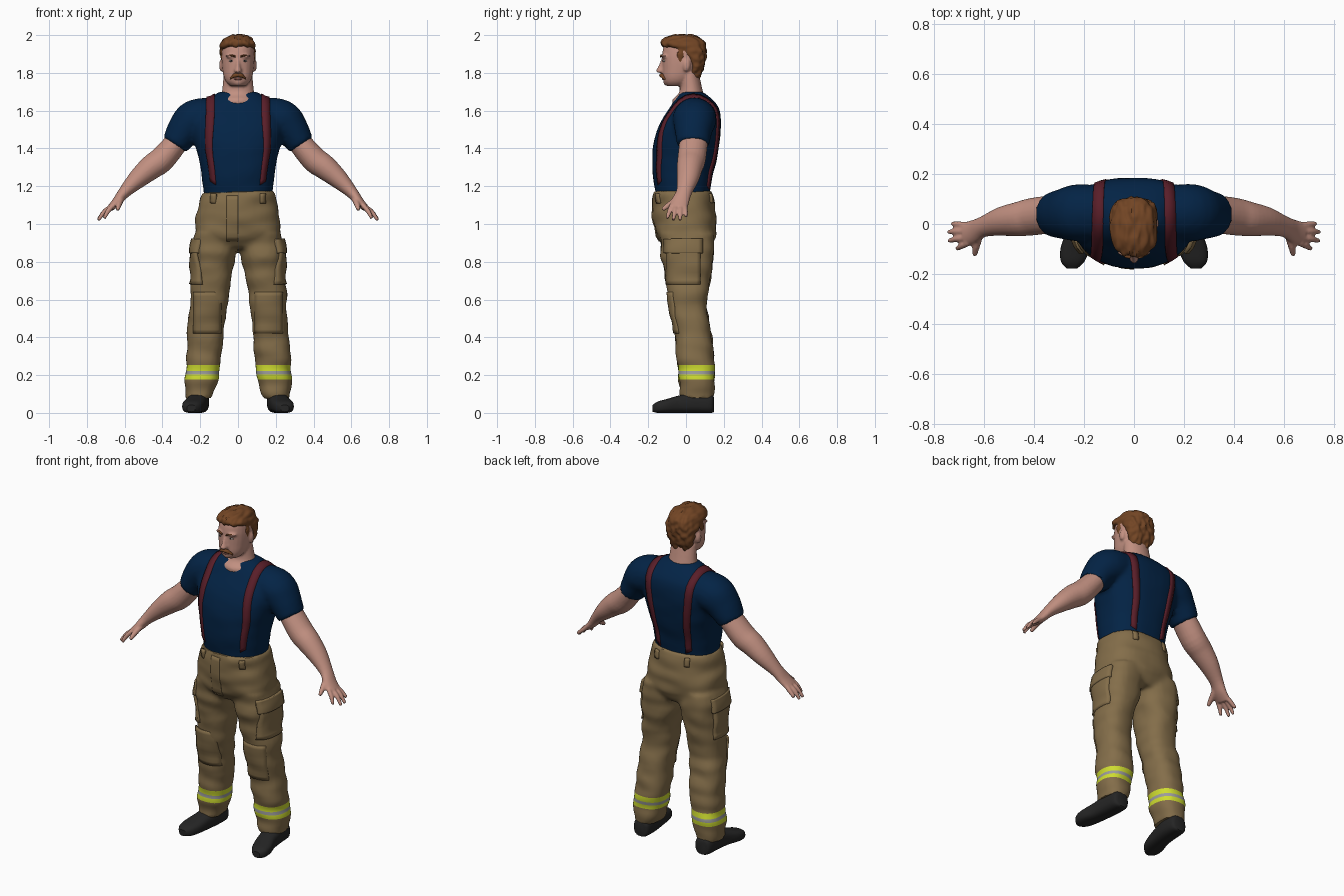
import bpy, bmesh, math
from mathutils import Vector, noise
from mathutils.bvhtree import BVHTree

cube = bpy.data.objects.get("Cube")
if cube:
    bpy.data.objects.remove(cube, do_unlink=True)

X, Y, Z = Vector((1, 0, 0)), Vector((0, 1, 0)), Vector((0, 0, 1))
made = []


def material(name, r, g, b):
    m = bpy.data.materials.new(name)
    m.use_nodes = True
    m.diffuse_color = (r, g, b, 1)
    bsdf = next(n for n in m.node_tree.nodes if n.type == "BSDF_PRINCIPLED")
    bsdf.inputs["Base Color"].default_value = (r, g, b, 1)
    bsdf.inputs["Roughness"].default_value = 0.8
    return m


skin = material("skin", 0.54, 0.28, 0.22)
hair_brown = material("hair brown", 0.17, 0.06, 0.018)
navy = material("navy cloth", 0.001, 0.017, 0.06)
maroon = material("maroon webbing", 0.10, 0.013, 0.022)
tan = material("tan canvas", 0.23, 0.155, 0.068)
yellow = material("reflective yellow", 0.62, 0.72, 0.03)
grey = material("reflective grey", 0.33, 0.33, 0.33)
black = material("black leather", 0.018, 0.018, 0.018)
white = material("eye white", 0.6, 0.55, 0.5)
lip_pink = material("lip pink", 0.35, 0.13, 0.10)


def resample(rows, steps=4):
    """Catmull-Rom curve through the rows."""
    rows = [Vector(r) for r in rows]
    out = []
    for i in range(len(rows) - 1):
        p0, p1 = rows[max(i - 1, 0)], rows[i]
        p2, p3 = rows[i + 1], rows[min(i + 2, len(rows) - 1)]
        for k in range(steps):
            t = k / steps
            out.append(p1 + 0.5 * t * (p2 - p0 + t * (2 * p0 - 5 * p1 + 4 * p2 - p3
                                                      + t * (3 * (p1 - p2) + p3 - p0))))
    return out + [rows[-1]]


def loft(bm, rows, side=1, axis=None, ref=Y, power=2.0, sides=24):
    """Closed tube; a row is x, y, z, half width, half depth along ref."""
    rows = resample(rows)
    rings = []
    for i, r in enumerate(rows):
        a, b = rows[max(i - 1, 0)], rows[min(i + 1, len(rows) - 1)]
        t = axis or Vector(b[:3]) - Vector(a[:3])
        t = t.normalized()
        v = (ref - t * ref.dot(t)).normalized()
        u = v.cross(t)
        ring = []
        for k in range(sides):
            c, s = math.cos(math.tau * k / sides), math.sin(math.tau * k / sides)
            c = math.copysign(abs(c) ** (2 / power), c)
            s = math.copysign(abs(s) ** (2 / power), s)
            p = Vector(r[:3]) + u * (r[3] * c) + v * (r[4] * s)
            ring.append(bm.verts.new((p.x * side, p.y, p.z)))
        rings.append(ring)
    for lo, hi in zip(rings, rings[1:]):
        for k in range(sides):
            j = (k + 1) % sides
            bm.faces.new((lo[k], lo[j], hi[j], hi[k]))
    bm.faces.new(rings[0])
    bm.faces.new(rings[-1])


def upright(bm, rows, side=1, **kw):
    """Level rings; a row is z, half width, front y, back y, centre x."""
    loft(bm, [(x, (f + k) / 2, z, w, (k - f) / 2) for z, w, f, k, x in rows],
         side, axis=Z, **kw)


def finish(name, bm, mat, voxel=0, mirror=False, folds=0, scale=(6, 6, 14)):
    bmesh.ops.recalc_face_normals(bm, faces=bm.faces[:])
    me = bpy.data.meshes.new(name)
    bm.to_mesh(me)
    bm.free()
    ob = bpy.data.objects.new(name, me)
    bpy.context.collection.objects.link(ob)
    if voxel:
        mod = ob.modifiers.new("fuse", "REMESH")
        mod.mode, mod.voxel_size = "VOXEL", voxel
        mod = ob.modifiers.new("relax", "SMOOTH")
        mod.factor, mod.iterations = 0.5, 3
        graph = bpy.context.evaluated_depsgraph_get()
        ob.data = bpy.data.meshes.new_from_object(ob.evaluated_get(graph))
        ob.modifiers.clear()
        ob.data.name = name
    if folds:
        normals = [v.normal.copy() for v in ob.data.vertices]
        for v, n in zip(ob.data.vertices, normals):
            v.co += n * folds * noise.noise(Vector(a * b for a, b in zip(v.co, scale)))
    if mirror:
        ob.modifiers.new("mirror", "MIRROR")
    ob.data.materials.clear()
    ob.data.materials.append(mat)
    made.append(ob)
    return ob


def surface(ob):
    return BVHTree.FromPolygons([v.co for v in ob.data.vertices],
                                [p.vertices[:] for p in ob.data.polygons])


def patch(name, tree, rays, height, mat, mirror=True):
    """Thin cloth panel laid on a surface where a grid of rays meets it."""
    bm = bmesh.new()
    grid = []
    for row in rays:
        hits = [tree.ray_cast(o, d)[0] for o, d in row]
        if all(hits):
            grid.append([bm.verts.new(h) for h in hits])
    for a, b in zip(grid, grid[1:]):
        for k in range(len(a) - 1):
            bm.faces.new((a[k], a[k + 1], b[k + 1], b[k]))
    ob = finish(name, bm, mat, mirror=mirror)
    mod = ob.modifiers.new("thickness", "SOLIDIFY")
    mod.thickness, mod.offset = 2 * height, 0


def span(a, b, n):
    return [a + (b - a) * i / n for i in range(n + 1)]


def ball(bm, centre, size):
    new = bmesh.ops.create_uvsphere(bm, u_segments=16, v_segments=10, radius=1)["verts"]
    for v in new:
        v.co = Vector(c + p * s for c, p, s in zip(centre, v.co, size))


# Shirt: torso and short sleeves in one skin
bm = bmesh.new()
upright(bm, [(1.13, .18, -.155, .12, 0), (1.25, .192, -.175, .14, 0), (1.35, .208, -.178, .165, 0),
             (1.45, .235, -.168, .18, 0), (1.54, .25, -.135, .185, 0), (1.61, .225, -.09, .175, 0),
             (1.66, .16, -.06, .14, 0), (1.7, .1, -.025, .09, 0)], power=2.4, sides=40)
for side in (1, -1):
    loft(bm, [(.14, .045, 1.57, .1, .11), (.23, .045, 1.55, .108, .115),
              (.285, .04, 1.495, .092, .1), (.335, .037, 1.42, .072, .086)], side)
shirt = finish("shirt", bm, navy, voxel=.013, folds=.003)

# Trousers: hips and legs in one skin, with folds and cut reflective bands
bm = bmesh.new()
upright(bm, [(1.175, .192, -.172, .137, 0), (1.1, .206, -.177, .152, 0), (1, .225, -.17, .16, 0),
             (.92, .232, -.15, .155, 0), (.87, .2, -.11, .12, 0)], power=2.4, sides=40)
for side in (1, -1):
    upright(bm, [(.95, .11, -.14, .15, .125), (.85, .118, -.135, .15, .126), (.7, .103, -.107, .13, .145),
                 (.55, .1, -.085, .112, .16), (.4, .096, -.058, .14, .175), (.2, .09, -.04, .152, .19),
                 (.075, .07, -.03, .146, .205)], side, power=2.4)
trousers = finish("trousers", bm, tan, voxel=.013, folds=.012)
bm = bmesh.new()
bm.from_mesh(trousers.data)
for z in (.178, .203, .222, .253):
    bmesh.ops.bisect_plane(bm, geom=bm.verts[:] + bm.edges[:] + bm.faces[:],
                           plane_co=(0, 0, z), plane_no=Z)
for f in bm.faces:
    z = f.calc_center_median().z
    f.material_index = 2 if .203 < z < .222 else 1 if .178 < z < .253 else 0
bm.to_mesh(trousers.data)
bm.free()
trousers.data.materials.append(yellow)
trousers.data.materials.append(grey)

# Suspenders: webbing that follows the shirt over each shoulder
shirt_skin, trouser_skin = surface(shirt), surface(trousers)
rays = []
for angle, x, half in resample([(-53, .13, .015), (0, .153, .018), (60, .147, .022),
                                (120, .14, .021), (180, .115, .019), (241, .1, .016)], 8):
    a = math.radians(angle)
    d = Vector((0, -math.cos(a), math.sin(a)))
    rays.append([(Vector((x + o, 0, 1.4)), d) for o in span(-half, half, 2)])
patch("suspender", shirt_skin, rays, .006, maroon)


# Trouser panels
def front_grid(x0, x1, z0, z1):
    return [[(Vector((x, -1, z)), Y) for x in span(x0, x1, 8)] for z in span(z0, z1, 10)]


def side_grid(y0, y1, z0, z1):
    return [[(Vector((1, y, z)), -X) for y in span(y0, y1, 8)] for z in span(z0, z1, 10)]


patch("fly", trouser_skin, front_grid(-.06, .0, .91, 1.15), .004, tan, mirror=False)
patch("knee_panel", trouser_skin, front_grid(.09, .235, .42, .64), .005, tan)
patch("cargo_pocket", trouser_skin, side_grid(-.1, .075, .68, .9), .01, tan)
patch("pocket_flap", trouser_skin, side_grid(-.11, .085, .845, .92), .016, tan)
for name, x, direction in (("front_tab", .13, Y), ("back_tab", .1, -Y)):
    patch(name, trouser_skin, [[(Vector((x + o, 0, z)) - direction, direction)
                                for o in span(-.014, .014, 2)] for z in span(1.11, 1.16, 4)], .009, tan)

# Boots
bm = bmesh.new()
loft(bm, [(.206, .147, .045, .03, .04), (.207, .13, .05, .05, .05), (.21, .05, .055, .056, .055),
          (.22, -.03, .047, .054, .047), (.236, -.1, .037, .058, .037), (.245, -.15, .03, .047, .03),
          (.248, -.177, .024, .022, .018)], axis=Y, ref=Z, power=2.8)
finish("boot", bm, black, mirror=True)

# Arms with palm, fingers and thumb
for side, name in ((1, "left_arm"), (-1, "right_arm")):
    bm = bmesh.new()
    loft(bm, [(.31, .042, 1.45, .06, .075), (.4, .03, 1.345, .068, .075), (.46, .02, 1.3, .065, .069),
              (.53, .01, 1.24, .052, .058), (.6, -.01, 1.17, .033, .042), (.64, -.03, 1.12, .025, .047),
              (.677, -.04, 1.083, .018, .047)], side)
    for y, tip_x, tip_y, tip_z in ((-.075, .708, -.1, 1.03), (-.052, .74, -.067, 1.02),
                                   (-.028, .742, -.032, 1.02), (-.006, .728, .002, 1.04)):
        loft(bm, [(.66, y, 1.1, .013, .013), ((.67 + tip_x) / 2, (y + tip_y) / 2, 1.067, .013, .013),
                  (tip_x, tip_y, tip_z, .009, .009)], side, sides=10)
    loft(bm, [(.615, -.03, 1.14, .018, .018), (.63, -.085, 1.105, .016, .016),
              (.637, -.125, 1.075, .01, .01)], side, ref=X, sides=10)
    finish(name, bm, skin, voxel=.006)

# Head, neck, nose and ears
bm = bmesh.new()
upright(bm, [(1.73, .04, -.1, -.01, 0), (1.75, .062, -.117, .02, 0), (1.78, .076, -.124, .045, 0),
             (1.82, .083, -.125, .07, 0), (1.86, .087, -.126, .088, 0), (1.9, .087, -.126, .095, 0),
             (1.95, .08, -.113, .09, 0), (1.982, .05, -.07, .05, 0)], power=2.2)
upright(bm, [(1.6, .1, -.06, .12, 0), (1.655, .1, -.073, .105, 0), (1.7, .085, -.035, .09, 0),
             (1.8, .076, -.035, .068, 0)])
upright(bm, [(1.875, .01, -.13, -.09, 0), (1.835, .014, -.147, -.09, 0), (1.81, .022, -.16, -.09, 0),
             (1.8, .016, -.146, -.09, 0)], sides=12)
ball(bm, (0, -.1, 1.75), (.028, .02, .018))
for side in (1, -1):
    ball(bm, (side * .088, .003, 1.84), (.012, .02, .034))
    ball(bm, (side * .035, -.113, 1.888), (.032, .018, .01))
finish("head", bm, skin, voxel=.007)

# Hair with short wavy locks
bm = bmesh.new()
upright(bm, [(1.765, .055, .015, .068, 0), (1.8, .074, .012, .082, 0), (1.84, .087, .018, .096, 0),
             (1.88, .093, -.01, .104, 0), (1.915, .095, -.06, .108, 0), (1.94, .095, -.125, .106, 0),
             (1.967, .088, -.13, .094, 0), (1.988, .064, -.105, .07, 0), (2.002, .03, -.06, .03, 0)],
        power=2.3, sides=36)
for side in (1, -1):
    ball(bm, (side * .083, -.03, 1.885), (.01, .02, .035))
finish("hair", bm, hair_brown, voxel=.007, folds=.01, scale=(50, 18, 35))

# Moustache, eyebrows, eyes and lips
bm = bmesh.new()
brows, whites, irises = bmesh.new(), bmesh.new(), bmesh.new()
for side in (1, -1):
    loft(bm, [(0, -.13, 1.788, .01, .012), (.022, -.126, 1.785, .011, .012),
              (.043, -.113, 1.768, .004, .005)], side, axis=X, sides=12)
    loft(brows, [(.014, -.133, 1.886, .005, .006), (.036, -.128, 1.893, .005, .006),
                 (.058, -.109, 1.887, .003, .004)], side, axis=X, sides=10)
    ball(whites, (side * .035, -.113, 1.864), (.013, .01, .006))
    ball(irises, (side * .035, -.119, 1.864), (.005, .006, .005))
finish("moustache", bm, hair_brown)
finish("eyebrows", brows, hair_brown)
finish("eyes", whites, white)
finish("irises", irises, black)
bm = bmesh.new()
ball(bm, (0, -.12, 1.768), (.022, .008, .006))
finish("lips", bm, lip_pink)

# Smooth shading with crisp seams
for ob in bpy.context.view_layer.objects:
    ob.select_set(ob in made)
bpy.context.view_layer.objects.active = made[0]
bpy.ops.object.shade_smooth_by_angle(angle=math.radians(40))
